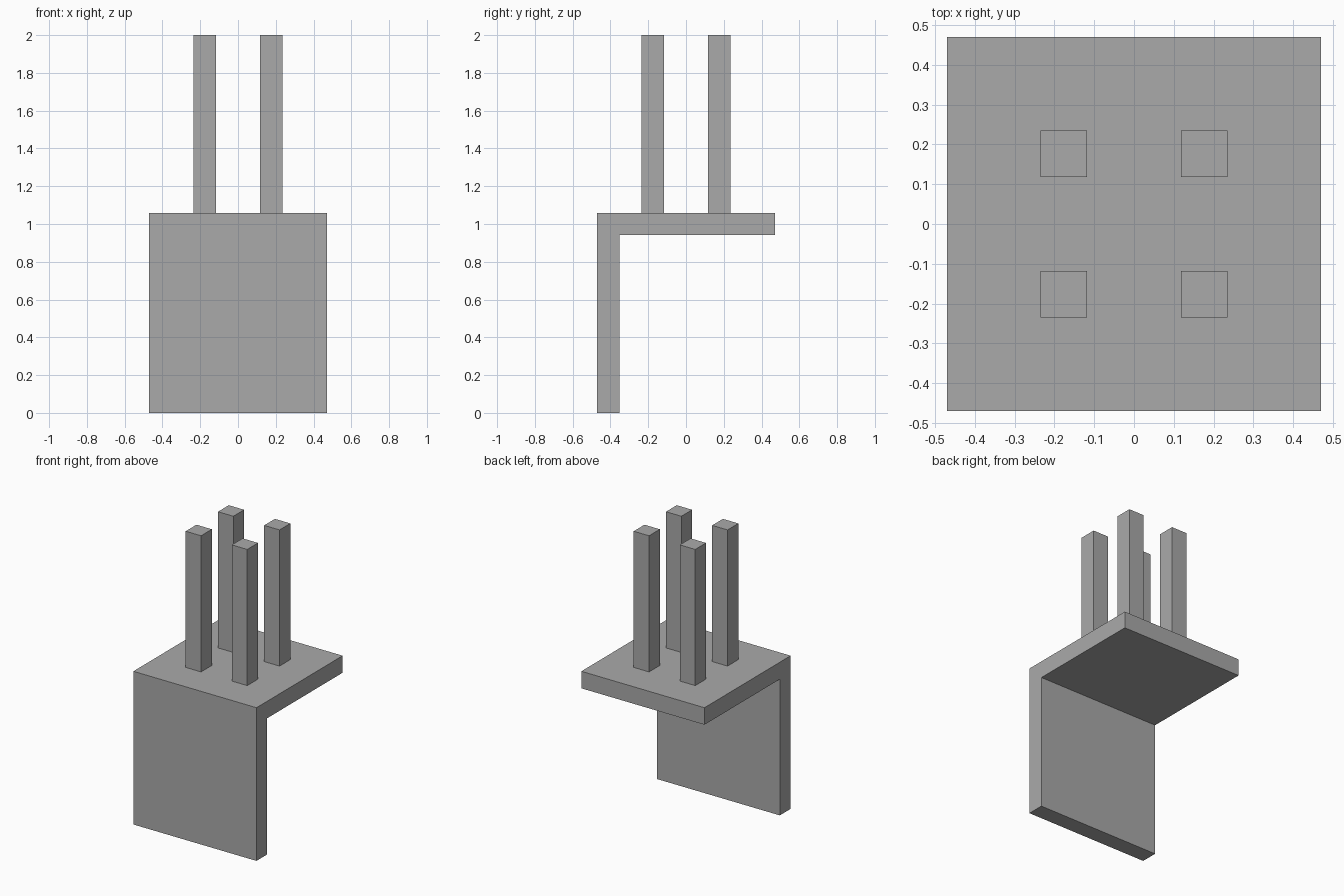
import bpy

# Remove the default cube
cube = bpy.data.objects.get("Cube")
if cube:
    bpy.data.objects.remove(cube, do_unlink=True)

GREY = (0.4, 0.4, 0.4, 1.0)
mat = bpy.data.materials.new("plain grey")
mat.use_nodes = True
mat.diffuse_color = GREY
mat.node_tree.nodes["Principled BSDF"].inputs["Base Color"].default_value = GREY

U = 2 / 17  # board thickness; every size is a whole multiple of it


def box(name, centre, size):
    """Axis-aligned box, given in multiples of the board thickness."""
    bpy.ops.mesh.primitive_cube_add(size=1, location=[c * U for c in centre])
    obj = bpy.context.object
    obj.name = name
    obj.scale = [s * U for s in size]
    bpy.ops.object.transform_apply(location=False, rotation=False, scale=True)
    obj.data.materials.append(mat)
    return obj


# Upside-down chair: backrest hangs below the seat at the front
box("backrest", (0, -3.5, 4), (8, 1, 8))
box("seat", (0, 0, 8.5), (8, 8, 1))

# Four square legs pointing up
for side, sx in (("right", -1), ("left", 1)):
    for end, sy in (("front", -1), ("back", 1)):
        box(f"{end}_{side}_leg", (1.5 * sx, 1.5 * sy, 13), (1, 1, 8))
